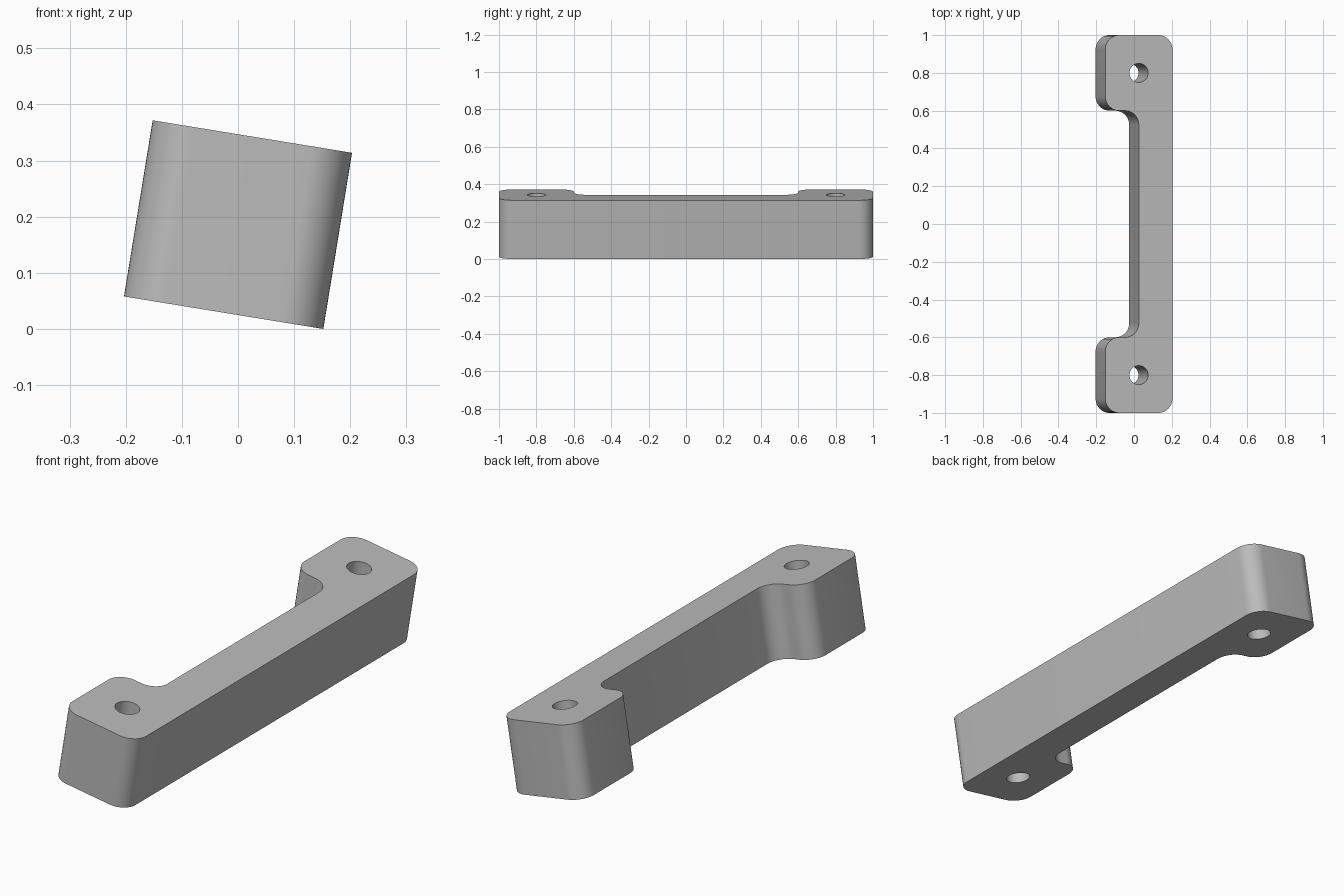
import bpy
import bmesh
from math import radians
from mathutils import Matrix

cube = bpy.data.objects.get("Cube")
if cube:
    bpy.data.objects.remove(cube, do_unlink=True)

# Dimensions in the bracket's own frame
HALF_W, HALF_L, HALF_H = 0.18, 1.0, 0.159
NOTCH_Y, CORNER_R = 0.6, 0.075
HOLE_Y, HOLE_R = 0.8, 0.05
TILT = radians(9.25)

grey = bpy.data.materials.new("plain grey")
grey.use_nodes = True
colour = (0.5, 0.5, 0.5, 1)
grey.diffuse_color = colour
grey.node_tree.nodes["Principled BSDF"].inputs["Base Color"].default_value = colour


def make_object(name, bm):
    mesh = bpy.data.meshes.new(name)
    bmesh.ops.recalc_face_normals(bm, faces=bm.faces)
    bm.to_mesh(mesh)
    bm.free()
    mesh.materials.append(grey)
    obj = bpy.data.objects.new(name, mesh)
    bpy.context.collection.objects.link(obj)
    return obj


# Bracket body: C-shaped outline, extruded, with rounded upright edges
upper = [(0, NOTCH_Y), (-HALF_W, NOTCH_Y), (-HALF_W, HALF_L), (HALF_W, HALF_L)]
outline = upper + [(x, -y) for x, y in reversed(upper)]
bm = bmesh.new()
base = bm.faces.new([bm.verts.new((x, y, -HALF_H)) for x, y in outline])
extruded = bmesh.ops.extrude_face_region(bm, geom=[base], use_keep_orig=True)["geom"]
bmesh.ops.translate(bm, vec=(0, 0, 2 * HALF_H),
                    verts=[v for v in extruded if isinstance(v, bmesh.types.BMVert)])
upright = [e for e in bm.edges if abs(e.verts[0].co.z - e.verts[1].co.z) > HALF_H]
bmesh.ops.bevel(bm, geom=upright, offset=CORNER_R, segments=12, profile=0.5,
                affect='EDGES')
bracket = make_object("bracket", bm)

# Screw holes: one cutter with a cylinder at each end
bm = bmesh.new()
for side in (-1, 1):
    bmesh.ops.create_cone(bm, cap_ends=True, segments=48, radius1=HOLE_R,
                          radius2=HOLE_R, depth=3 * HALF_H,
                          matrix=Matrix.Translation((0, side * HOLE_Y, 0)))
cutter = make_object("hole_cutter", bm)
cutter.hide_render = True

holes = bracket.modifiers.new("screw holes", 'BOOLEAN')
holes.operation = 'DIFFERENCE'
holes.solver = 'EXACT'
holes.object = cutter
bpy.context.view_layer.objects.active = bracket
bracket.select_set(True)
bpy.ops.object.modifier_apply(modifier=holes.name)
bpy.data.objects.remove(cutter, do_unlink=True)

# Tilt about the long axis and rest the lower edge on the ground
bracket.data.transform(Matrix.Rotation(TILT, 4, 'Y'))
lowest = min(v.co.z for v in bracket.data.vertices)
bracket.data.transform(Matrix.Translation((0, 0, -lowest)))

for obj in bpy.context.selected_objects:
    obj.select_set(obj == bracket)
bpy.ops.object.shade_smooth_by_angle(angle=radians(30))
